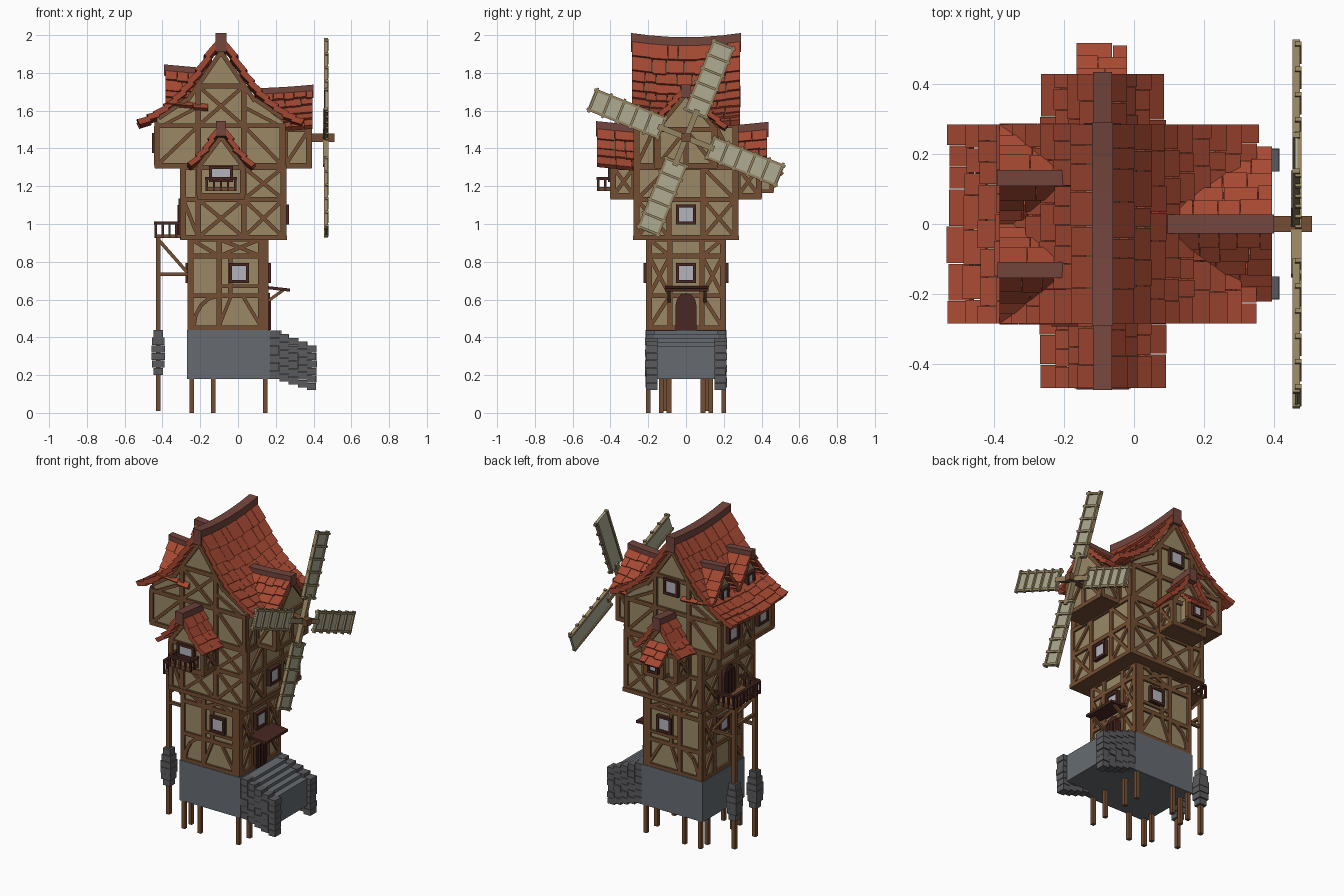
import bpy, bmesh, random
from math import sin, cos, pi, radians
from mathutils import Vector as V

if "Cube" in bpy.data.objects:
    bpy.data.objects.remove(bpy.data.objects["Cube"])

random.seed(7)
COL = {'plaster': (.60, .53, .40), 'timber': (.45, .31, .21), 'tile': (.64, .29, .21), 'ridge': (.45, .28, .25),
       'stone': (.40, .42, .44), 'rubble': (.36, .36, .37), 'glass': (.70, .70, .73), 'dark': (.29, .17, .15),
       'canvas': (.68, .67, .57), 'pole': (.58, .51, .38)}
MATS, PARTS = {}, {}
for k, c in COL.items():
    MATS[k] = bpy.data.materials.new(k)
    MATS[k].diffuse_color = (*[v ** 2.2 for v in c], 1)

def part(name, mat):
    return PARTS.setdefault(name, (bmesh.new(), mat))[0]

def loft(bm, lo, hi):
    """Closed solid between two matching polygons."""
    a, b = [bm.verts.new(p) for p in lo], [bm.verts.new(p) for p in hi]
    n = len(a)
    bm.faces.new(a[::-1]); bm.faces.new(b)
    for i in range(n):
        bm.faces.new((a[i], a[(i + 1) % n], b[(i + 1) % n], b[i]))

def box(bm, x0, x1, y0, y1, z0, z1):
    loft(bm, *[[(x0, y0, z), (x1, y0, z), (x1, y1, z), (x0, y1, z)] for z in (z0, z1)])

def beam(bm, a, b, n, w=.024, d=.024):
    """Square timber from a to b, w wide across, d deep along normal n."""
    a, b, n = V(a), V(b), V(n)
    s = (b - a).cross(n).normalized() * w / 2
    n = n.normalized() * d / 2
    loft(bm, *[[p - s - n, p + s - n, p + s + n, p - s + n] for p in (a, b)])

def prism(bm, pts, axis, d0, d1):
    loft(bm, *[[(u, d, z) if axis == 'y' else (d, u, z) for u, z in pts] for d in (d0, d1)])

# a wall face is (axis of its normal, signed position)
def P(f, u, z, o=0):
    p = f[1] + (o if f[1] > 0 else -o)
    return V((u, p, z)) if f[0] == 'y' else V((p, u, z))

def seg(bm, f, u0, z0, u1, z1, w=.024):
    beam(bm, P(f, u0, z0), P(f, u1, z1), (0, 1, 0) if f[0] == 'y' else (1, 0, 0), w)

def frame(name, f, cols, rows, pats):
    """Timber grid; one brace character per cell, row by row from the bottom."""
    bm = part(name, 'timber')
    for u in cols: seg(bm, f, u, rows[0], u, rows[-1], .028)
    for z in rows: seg(bm, f, cols[0] - .012, z, cols[-1] + .012, z, .026)
    for j, row in enumerate(pats.split()):
        for i, c in enumerate(row):
            u0, u1, z0, z1 = cols[i], cols[i + 1], rows[j], rows[j + 1]
            if c in '/x': seg(bm, f, u0, z0, u1, z1, .02)
            if c in '\\x': seg(bm, f, u0, z1, u1, z0, .02)
            if c in '()':      # curved brace
                if c == ')': u0, u1 = u1, u0
                q = [(u0 + (u1 - u0) * .9 * cos(t * pi / 8), z0 + (z1 - z0) * sin(t * pi / 8)) for t in range(5)]
                for p, r in zip(q, q[1:]): seg(bm, f, *p, *r, .02)

def window(f, u, z, w=.09, h=.09):
    loft(part('window_panes', 'glass'), *[[P(f, u + a * w / 2, z + b * h / 2, o) for a, b in
         ((-1, -1), (1, -1), (1, 1), (-1, 1))] for o in (-.01, .016)])
    g = (f[0], f[1] + (.012 if f[1] > 0 else -.012))
    for s in (-1, 1):
        seg(part('window_frames', 'dark'), g, u + s * w / 2, z - h / 2 - .008, u + s * w / 2, z + h / 2 + .008, .016)
        seg(part('window_frames', 'dark'), g, u - w / 2, z + s * h / 2, u + w / 2, z + s * h / 2, .016)

def roof(name, prof, axis, c, L0, L1, rows, sag, t=.026, cap=(.055, .08), sides=(-1, 1)):
    """Rows of overlapping tiles down a curved slope, plus a ridge cap; sag(s) lifts z."""
    W = lambda s, d, z: (c + d, s, z + sag(s)) if axis == 'y' else (s, c + d, z + sag(s))
    bm = part(name, 'tile')
    def at(k):
        k = min(max(k, 0), 1) * (len(prof) - 1)
        i = min(int(k), len(prof) - 2)
        return V(prof[i]).lerp(V(prof[i + 1]), k - i)
    for sg in sides:
        for r in range(rows):
            s = L0
            while s < L1 - .001:
                e = s + random.uniform(.05, .11)
                if e > L1 - .03: e = L1
                a, b = at(r / rows), at((r + 1) / rows)
                dv = (b - a).normalized()
                n = V((-dv.y, dv.x)) if dv.x * 1 > 0 else V((0, 1))
                b = b + dv * random.uniform(.002, .014)
                q = [a, b + n * .012, b + n * (t + .014), a + n * t]
                loft(bm, *[[W(v, sg * p.x, p.y) for p in q] for v in (s, e - (.002 if e < L1 else 0))])
                s = e
    if cap:
        w, h = cap
        z, rb, N = prof[0][1] + .015, part(name + '_ridge', 'ridge'), 6
        S = [L0 - .006 + (L1 - L0 + .012) * i / N for i in range(N + 1)]
        for s, e in zip(S, S[1:]):
            loft(rb, *[[W(v, -w / 2, z - h * .6), W(v, w / 2, z - h * .6), W(v, w / 2, z + h * .4), W(v, -w / 2, z + h * .4)] for v in (s, e)])

# stone base, stilts, stairs with rubble side walls
box(part('stone_base', 'stone'), -.27, .17, -.215, .215, .18, .44)
for x, y in ((-.245, .2), (-.245, .13), (-.13, .2), (.145, .2), (.145, .09)):
    for s in (-1, 1):
        box(part('stilts', 'timber'), x - .012, x + .012, s * y - .012, s * y + .012, 0, .2)
for i in range(5):
    box(part('stair_steps', 'stone'), .16, .23 + i * .04, -.17, .17, .18, .435 - i * .02)
rb = part('rubble_stonework', 'rubble')
for s in (-1, 1):
    for i in range(5):
        zb, zt = .18 - .015 * i, .44 - .02 * i
        for r in range(6):
            z, h, j = zb + (zt - zb) * r / 6, (zt - zb) / 6, random.uniform(0, .008)
            ya, yb = sorted((s * .15, s * (.21 + j)))
            box(rb, .17 + i * .049, .217 + i * .049 + j * .6, ya, yb, z, z + h - .003)
    # balcony posts with stone collars
    y = s * .105
    box(part('balcony_posts', 'timber'), -.435, -.41, y - .013, y + .013, .01, .93)
    for r in range(6):
        w = (.026, .033, .036, .036, .032, .026)[r]
        box(rb, -.422 - w, -.422 + w, y - w, y + w, .2 + r * .04, .238 + r * .04)
    bp = part('balcony_braces', 'timber')
    beam(bp, (-.42, y, .735), (-.25, y, .735), (0, 1, 0), .018, .018)
    beam(bp, (-.415, y, .91), (-.27, y, .745), (0, 1, 0), .018, .018)
beam(part('balcony_braces', 'timber'), (-.42, -.105, .8), (-.42, .105, .8), (1, 0, 0), .018, .018)

# plaster walls and overhanging floors
w = part('plaster_walls', 'plaster')
box(w, -.255, .15, -.2, .2, .43, .93)
box(w, -.295, .245, -.265, .265, .93, 1.31)
prism(w, [(-.43, 1.31), (.24, 1.31), (.24, 1.54), (.08, 1.66), (-.09, 1.92), (-.26, 1.66), (-.43, 1.56)], 'y', -.265, .265)
prism(w, [(-.155, 1.31), (.155, 1.31), (.155, 1.5), (0, 1.69), (-.155, 1.5)], 'x', .1, .38)
prism(w, [(-.205, 1.14), (.025, 1.14), (.025, 1.31), (-.09, 1.47), (-.205, 1.31)], 'y', -.39, .39)
fl = part('floor_slabs', 'timber')
box(fl, -.305, .26, -.28, .28, .915, .94)
box(fl, -.44, .25, -.275, .275, 1.295, 1.32)
box(fl, .2, .39, -.165, .165, 1.295, 1.32)
box(fl, -.215, .035, -.4, .4, 1.13, 1.15)

# timber framing
for s in (-1, 1):
    f = ('y', s * .2)
    frame('lower_framing', f, [-.25, -.1, .12, .145], [.45, .62, .83, .92], r').. ... \x.')
    seg(part('lower_framing', 'timber'), f, -.04, .62, -.04, .83); seg(part('lower_framing', 'timber'), f, -.1, .67, .145, .67, .018)
    for c in ((-.1, -.04), (.12, .03)):
        seg(part('lower_framing', 'timber'), f, c[0], .46, c[1], .61, .018)
    window(f, .005, .74)
    f = ('y', s * .265)
    frame('middle_framing', f, [-.29, -.21, .03, .24], [.93, 1.13, 1.3], r'\xx ..x')
    frame('upper_framing', f, [-.43, -.21, .03, .235], [1.31, 1.52], r'/.\ ')
    frame('upper_framing', f, [-.21, .03], [1.52, 1.73], 'x' if s < 0 else '.')
    g = part('upper_framing', 'timber')
    for m in (-1, 1):
        seg(g, f, -.09 + m * .33, 1.56, -.09 + m * .18, 1.66); seg(g, f, -.09 + m * .18, 1.65, -.09, 1.91)
        seg(g, f, -.09 + m * .31, 1.52, -.09 + m * .12, 1.62, .018)
    f = ('y', s * .155)
    frame('mill_bay_framing', f, [.25, .375], [1.31, 1.5], '/')
    # front and back bays: face, then cheeks
    frame('small_bay_framing', ('y', s * .39), [-.205, .025], [1.15, 1.3], '.')
    for m in (-1, 1):
        seg(part('small_bay_framing', 'timber'), ('y', s * .39), -.09 + m * .12, 1.3, -.09, 1.46)
        frame('small_bay_framing', ('x', -.205 if m < 0 else .025), sorted((s * .275, s * .385)), [1.15, 1.3], 'x')
    f = ('x', .15 if s > 0 else -.255)
    frame('lower_framing', f, [-.195, -.085, .085, .195], [.45, .62, .83, .92], r'/.\ x.x \./')
    window(f, 0, .74)
    f = ('x', .245 if s > 0 else -.295)
    frame('middle_framing', f, [-.26, -.09, .09, .26], [.93, 1.13, 1.3], r'x.x /.\ ')
window(('x', .245), 0, 1.05)
frame('upper_framing', ('x', -.43), [-.26, -.06, .06, .26], [1.31, 1.53], '.x.')
frame('upper_framing', ('x', .24), [-.26, -.16, .16, .26], [1.31, 1.52], r'/.\ ')
frame('mill_bay_framing', ('x', .38), [-.15, .0, .15], [1.31, 1.5], '/\\')
for s in (-1, 1):
    seg(part('mill_bay_framing', 'timber'), ('x', .38), s * .155, 1.5, 0, 1.69)
    window(('x', -.43), s * .15, 1.43)
window(('y', .265), -.09, 1.68)
window(('y', -.39), -.09, 1.265, .11, .07)

# door with canopy, balcony door
dr = part('doors', 'dark')
for pos, z in ((.15, .44), (-.295, .94)):
    k = .02 if pos > 0 else -.02
    pts = [(-.055, z), (.055, z)] + [(.055 * cos(a * pi / 6), z + .13 + .065 * sin(a * pi / 6)) for a in range(7)]
    prism(dr, pts, 'x', pos, pos + k)
    for u in (-.03, 0, .03):
        beam(dr, (pos + k, u, z), (pos + k, u, z + .16), (1, 0, 0), .018, .01)
beam(part('door_canopy', 'dark'), (.14, .005, .665), (.275, .005, .65), (0, 1, 0), .016, .23)
for y in (-.09, .1):
    beam(part('canopy_braces', 'timber'), (.155, y, .59), (.24, y, .65), (0, 1, 0), .016, .016)

# balconies: deck, rails, balusters
def balcony(name, x0, x1, y0, y1, z, h, opened):
    bm, rl = part(name + '_deck', 'timber'), part(name + '_railing', 'dark')
    box(bm, x0, x1, y0, y1, z, z + .02)
    e = {'x': [((x0, y0), (x1, y0)), ((x0, y1), (x1, y1)), ((x0, y0), (x0, y1))],
         'y': [((x0, y0), (x0, y1)), ((x1, y0), (x1, y1)), ((x0, y0), (x1, y0))]}[opened]
    for a, b in e:
        a, b = V((*a, z + h)), V((*b, z + h))
        beam(rl, a, b, (0, 0, 1), .018, .016)
        n = max(2, round((b - a).length / .035))
        for i in range(n + 1):
            p = a.lerp(b, i / n)
            box(rl, p.x - .006, p.x + .006, p.y - .006, p.y + .006, z, z + h)
balcony('side_balcony', -.435, -.29, -.135, .135, .925, .08, 'x')
balcony('front_balcony', -.165, -.015, -.465, -.39, 1.175, .065, 'y')

# roofs
roof('main_roof', [(0, 1.94), (.11, 1.765), (.2, 1.65), (.31, 1.56), (.415, 1.505)], 'y', -.09, -.285, .285, 9,
     lambda s: .022 * (s / .29) ** 2 - .006, .03, (.06, .1))
roof('mill_bay_roof', [(0, 1.675), (.09, 1.575), (.19, 1.48)], 'x', 0, .09, .395, 5, lambda s: .02 * (s / .4) ** 2, .026, (.055, .07))
for s in (-1, 1):
    roof('front_bay_roof' if s < 0 else 'back_bay_roof', [(0, 1.475), (.06, 1.37), (.145, 1.28)], 'y', -.09,
         *((-.47, -.25) if s < 0 else (.25, .43)), 4, lambda y: .02 * (abs(y) - .25) / .2)
    # attic dormers on the left slope
    y = s * .132
    roof('attic_dormer_roofs', [(0, 1.785), (.06, 1.68), (.125, 1.6)], 'x', y, -.385, -.16, 4, lambda x: .02 * (-x - .16) / .22, .022, (.045, .06))
    prism(part('attic_dormer_walls', 'plaster'), [(y - .085, 1.56), (y + .085, 1.56), (y + .07, 1.68), (y, 1.78), (y - .07, 1.68)], 'x', -.355, -.2)
    window(('x', -.355), y, 1.655, .06, .07)
# lean-to oriel on the back bay
box(part('back_oriel', 'plaster'), -.15, -.035, .38, .455, 1.18, 1.31)
frame('small_bay_framing', ('y', .455), [-.15, -.035], [1.185, 1.3], '.')
box(fl, -.155, -.03, .38, .462, 1.165, 1.185)
window(('y', .455), -.0925, 1.24, .06, .07)
roof('back_oriel_roof', [(.385, 1.355), (.485, 1.255)], 'x', 0, -.165, -.02, 3, lambda s: 0, .02, None, (1,))

# windmill: shaft, hub and four lattice sails
hub = V((.465, 0, 1.457))
beam(part('mill_shaft', 'timber'), (.36, 0, 1.457), (.51, 0, 1.457), (0, 0, 1), .045, .045)
for k in range(4):
    a = radians(68 + 90 * k)
    r, t = V((0, cos(a), sin(a))), V((0, -sin(a), cos(a)))
    pl, X = part('sail_frames', 'pole'), V((1, 0, 0))
    beam(pl, hub, hub + r * .16, X, .03, .03)
    for m in (-1, 1):
        beam(pl, hub + r * .13 + t * m * .055, hub + r * .545 + t * m * .055, X, .014, .022)
    for i in range(6):
        c = hub + r * (.14 + i * .078) + X * .006
        beam(pl, c - t * .07, c + t * .07, X, .013, .018)
    beam(part('sail_canvas', 'canvas'), hub + r * .13, hub + r * .54, X, .11, .008)

# turn the collected parts into objects
for name, (bm, mat) in PARTS.items():
    bmesh.ops.recalc_face_normals(bm, faces=bm.faces)
    me = bpy.data.meshes.new(name)
    bm.to_mesh(me); bm.free()
    me.materials.append(MATS[mat])
    bpy.context.collection.objects.link(bpy.data.objects.new(name, me))

for m in bpy.data.materials:
    if m.users and not m.is_grease_pencil:
        m.use_nodes = True
        m.node_tree.nodes["Principled BSDF"].inputs["Base Color"].default_value = m.diffuse_color
